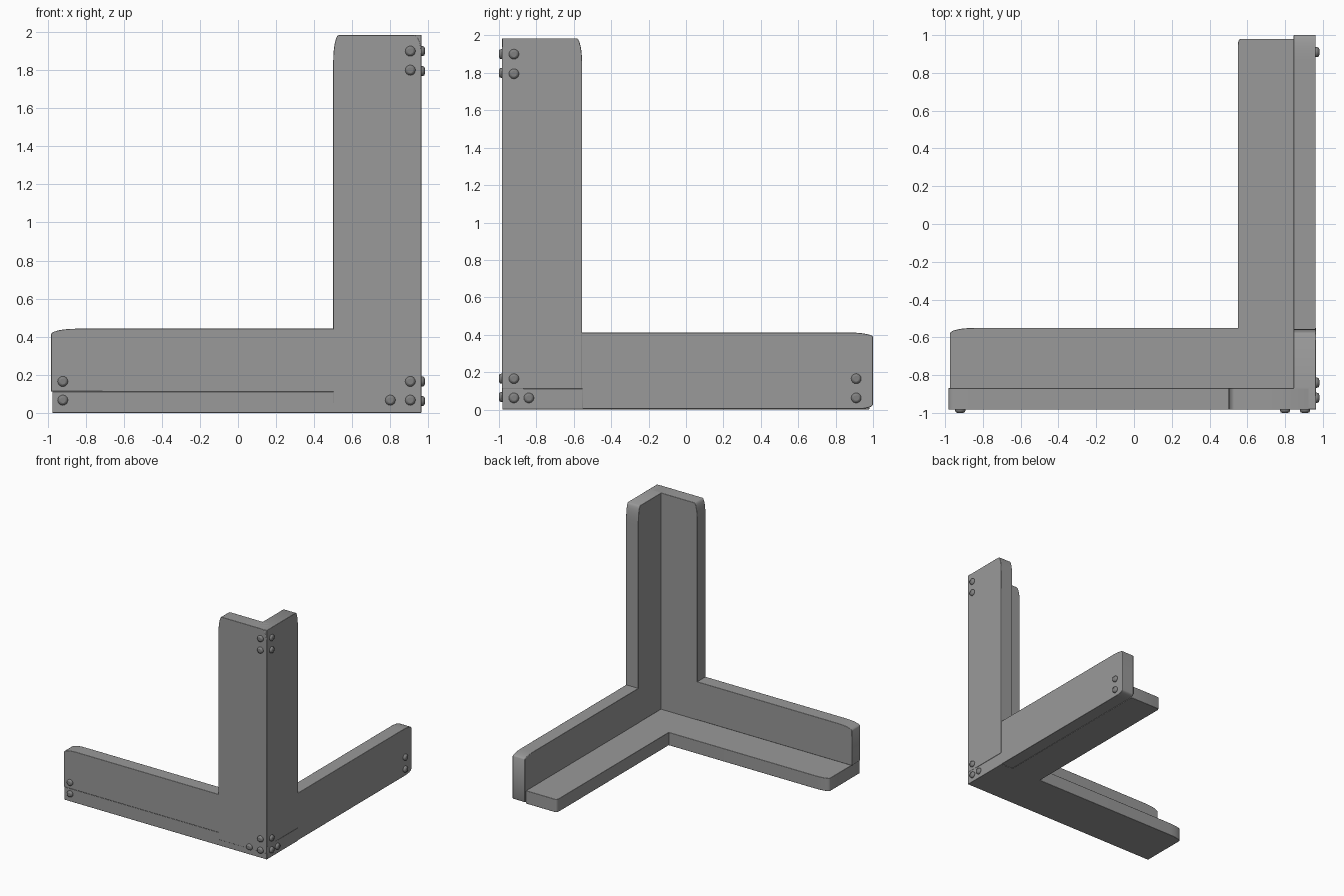
import bpy, bmesh, math
from mathutils import Vector

if "Cube" in bpy.data.objects:
    bpy.data.objects.remove(bpy.data.objects["Cube"])


def paint(name, value):
    mat = bpy.data.materials.new(name)
    mat.diffuse_color = (value, value, value, 1)
    mat.use_nodes = True
    mat.node_tree.nodes["Principled BSDF"].inputs["Base Color"].default_value = mat.diffuse_color
    return mat


PLANK = paint("dark_grey", 0.32)
BOLT = paint("bolt_grey", 0.22)


def finish(obj, bevel):
    mod = obj.modifiers.new("edge_round", 'BEVEL')
    mod.width = bevel
    mod.segments = 2
    mod.limit_method = 'ANGLE'
    mod.angle_limit = math.radians(50)
    bpy.ops.object.select_all(action='DESELECT')
    obj.select_set(True)
    bpy.context.view_layer.objects.active = obj
    bpy.ops.object.shade_smooth_by_angle(angle=math.radians(35))


def plate(name, axis, lo, hi, corners=None, bevel=0.003):
    """Flat plank, thin along axis; corners maps (u side, v side) to elliptical radii."""
    corners = corners or {}
    u, v = [a for a in range(3) if a != axis]
    outline = []
    for su, sv, start in ((1, 1, 0), (0, 1, 90), (0, 0, 180), (1, 0, 270)):
        cu, cv = (lo, hi)[su][u], (lo, hi)[sv][v]
        if (su, sv) not in corners:
            outline.append((cu, cv))
            continue
        ru, rv = corners[su, sv]
        cu += -ru if su else ru
        cv += -rv if sv else rv
        for i in range(7):
            a = math.radians(start + 15 * i)
            outline.append((cu + ru * math.cos(a), cv + rv * math.sin(a)))
    bm = bmesh.new()
    verts = []
    for pu, pv in outline:
        p = [0, 0, 0]
        p[axis], p[u], p[v] = lo[axis], pu, pv
        verts.append(bm.verts.new(p))
    face = bm.faces.new(verts)
    ext = bmesh.ops.extrude_face_region(bm, geom=[face])
    move = Vector((0, 0, 0))
    move[axis] = hi[axis] - lo[axis]
    bmesh.ops.translate(bm, vec=move,
                        verts=[g for g in ext["geom"] if isinstance(g, bmesh.types.BMVert)])
    bmesh.ops.recalc_face_normals(bm, faces=bm.faces)
    mesh = bpy.data.meshes.new(name)
    bm.to_mesh(mesh)
    bm.free()
    mesh.materials.append(PLANK)
    obj = bpy.data.objects.new(name, mesh)
    bpy.context.collection.objects.link(obj)
    finish(obj, bevel)


def bolt(name, loc, rot):
    bpy.ops.mesh.primitive_cylinder_add(vertices=16, radius=0.027, depth=0.036,
                                        location=loc, rotation=rot)
    obj = bpy.context.object
    obj.name = name
    obj.data.materials.append(BOLT)
    finish(obj, 0.012)


# Upright corner post: two planks lapped at the corner
plate("front_upright", 1, (0.50, -0.983, 0.05), (0.963, -0.868, 1.985),
      {(0, 1): (0.03, 0.14), (1, 1): (0.04, 0.10)})
plate("side_upright", 0, (0.845, -0.982, 0.112), (0.964, -0.555, 1.985),
      {(1, 1): (0.03, 0.14)})

# Low walls along each arm, running into the post
plate("front_wall", 1, (-0.982, -0.983, 0.112), (0.90, -0.868, 0.442),
      {(0, 1): (0.13, 0.03)})
plate("side_wall", 0, (0.845, -0.57, 0.003), (0.962, 1.0, 0.412),
      {(1, 1): (0.13, 0.025), (1, 0): (0.08, 0.025)})

# Floor planks along each arm
plate("front_floor", 2, (-0.975, -0.982, 0.0), (0.963, -0.55, 0.112),
      {(0, 1): (0.13, 0.03)})
plate("side_floor", 2, (0.55, -0.56, 0.0), (0.85, 0.98, 0.112),
      {(0, 1): (0.015, 0.03)})

# Bolt heads on the two outer faces
front = [(-0.92, 0.165), (-0.92, 0.067), (0.905, 0.165), (0.905, 0.067),
         (0.80, 0.067), (0.905, 1.90), (0.905, 1.80)]
side = [(-0.92, 0.165), (-0.92, 0.062), (-0.84, 0.062), (0.91, 0.165),
        (0.91, 0.062), (-0.92, 1.90), (-0.92, 1.795)]
for i, (x, z) in enumerate(front):
    bolt(f"front_bolt_{i}", (x, -0.982, z), (math.pi / 2, 0, 0))
for i, (y, z) in enumerate(side):
    bolt(f"side_bolt_{i}", (0.963, y, z), (0, math.pi / 2, 0))
